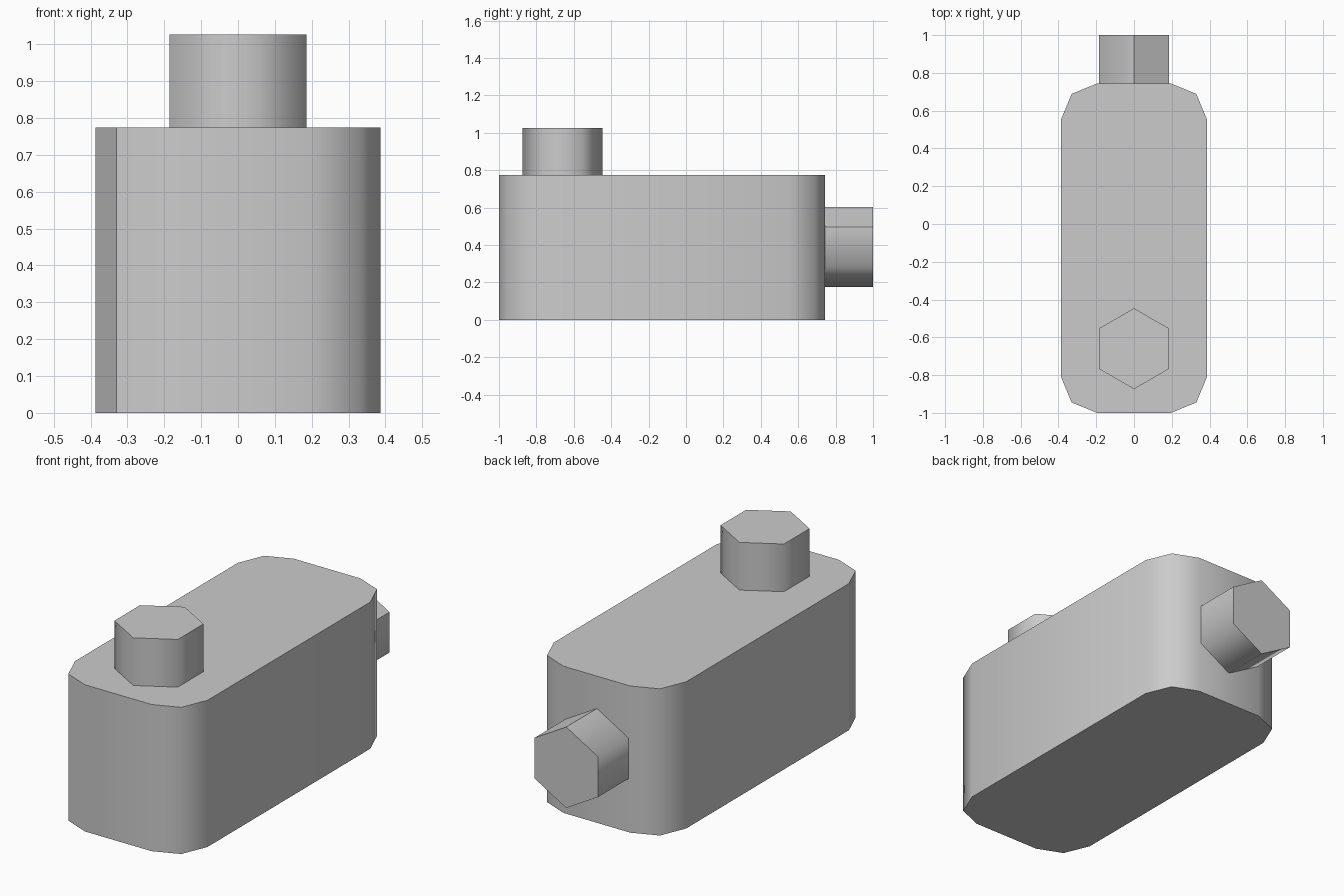
import bpy, bmesh
from math import radians, sin, cos, tau
from mathutils import Matrix, Vector

cube = bpy.data.objects.get("Cube")
if cube:
    bpy.data.objects.remove(cube)

GREY = (0.6, 0.6, 0.6, 1.0)
grey = bpy.data.materials.new("plain grey")
grey.use_nodes = True
grey.diffuse_color = GREY
grey.node_tree.nodes["Principled BSDF"].inputs["Base Color"].default_value = GREY


def prism(name, outline, height, matrix, flat_side=None):
    """Extrude an outline along z, place it, and smooth its sides.
    flat_side is the direction of one side facet kept crisp."""
    bm = bmesh.new()
    base = bm.faces.new([bm.verts.new((x, y, 0)) for x, y in outline])
    top = bmesh.ops.extrude_face_region(bm, geom=[base], use_keep_orig=True)["geom"]
    bmesh.ops.translate(bm, vec=(0, 0, height),
                        verts=[v for v in top if isinstance(v, bmesh.types.BMVert)])
    bmesh.ops.transform(bm, matrix=matrix, verts=bm.verts)
    bmesh.ops.recalc_face_normals(bm, faces=bm.faces)
    axis = matrix.to_3x3() @ Vector((0, 0, 1))
    for f in bm.faces:
        f.normal_update()
        is_cap = abs(f.normal.dot(axis)) > 0.9
        is_crisp = flat_side and f.normal.dot(Vector(flat_side).normalized()) > 0.98
        f.smooth = not (is_cap or is_crisp)
        if is_cap or is_crisp:
            for e in f.edges:
                e.smooth = False
    mesh = bpy.data.meshes.new(name)
    bm.to_mesh(mesh)
    bm.free()
    mesh.materials.append(grey)
    obj = bpy.data.objects.new(name, mesh)
    bpy.context.collection.objects.link(obj)
    return obj


# Body: long block with two-step chamfered corners
corner = [(0.387, 0.68), (0.33, 0.817), (0.195, 0.872)]
half = corner + [(-x, y) for x, y in reversed(corner)]
outline = half + [(-x, -y) for x, y in half]
prism("body", outline, 0.775, Matrix.Translation((0, -0.128, 0)),
      flat_side=(-0.92, -0.38, 0))

# Hexagonal studs on the top and the back
hexagon = [(0.214 * sin(i * tau / 6), 0.214 * cos(i * tau / 6)) for i in range(6)]
prism("top_stud", hexagon, 0.252, Matrix.Translation((0, -0.66, 0.775)))
prism("back_stud", hexagon, 0.256,
      Matrix.Translation((0, 0.744, 0.39)) @ Matrix.Rotation(radians(-90), 4, 'X'),
      flat_side=(0.5, 0, 0.866))
